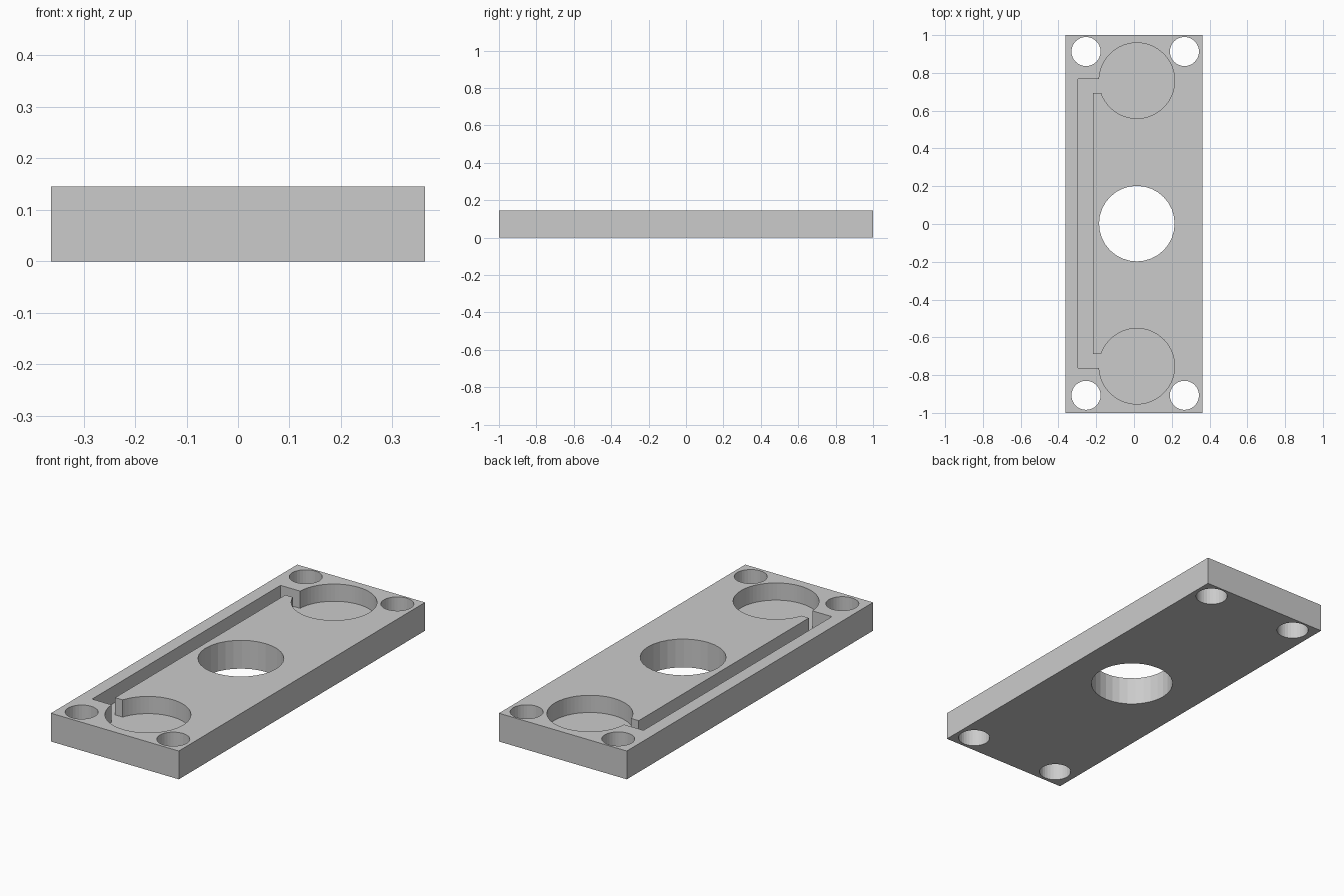
import bpy

if "Cube" in bpy.data.objects:
    bpy.data.objects.remove(bpy.data.objects["Cube"], do_unlink=True)

WIDTH, LENGTH, THICK = 0.727, 2.0, 0.1455
FLOOR = 0.057          # height of the recess floor
CX, CY = 0.015, 0.003  # centre of the hole pattern

grey = bpy.data.materials.new("plain grey")
grey.use_nodes = True
colour = (0.6, 0.6, 0.6, 1)
grey.diffuse_color = colour
grey.node_tree.nodes["Principled BSDF"].inputs["Base Color"].default_value = colour


def box(name, x0, x1, y0, y1, z0, z1):
    bpy.ops.mesh.primitive_cube_add(
        size=1, location=((x0 + x1) / 2, (y0 + y1) / 2, (z0 + z1) / 2))
    ob = bpy.context.object
    ob.name = name
    ob.scale = (x1 - x0, y1 - y0, z1 - z0)
    bpy.ops.object.transform_apply(location=True, rotation=False, scale=True)
    ob.data.materials.append(grey)
    return ob


def cylinder(name, x, y, radius, z0, sides):
    z1 = THICK + 0.1
    bpy.ops.mesh.primitive_cylinder_add(
        vertices=sides, radius=radius, depth=z1 - z0, location=(x, y, (z0 + z1) / 2))
    ob = bpy.context.object
    ob.name = name
    ob.data.materials.append(grey)
    return ob


def cut(target, cutter):
    cutter.hide_render = True
    mod = target.modifiers.new("cut", 'BOOLEAN')
    mod.operation = 'DIFFERENCE'
    mod.solver = 'EXACT'
    mod.object = cutter
    bpy.context.view_layer.objects.active = target
    bpy.ops.object.modifier_apply(modifier=mod.name)
    bpy.data.objects.remove(cutter, do_unlink=True)


# Plate
plate = box("base_plate", -WIDTH / 2, WIDTH / 2, -LENGTH / 2, LENGTH / 2, 0, THICK)

# Central through hole
cut(plate, cylinder("centre_hole", CX, CY - 0.001, 0.2, -0.1, 32))

for end in (-1, 1):
    # Round blind pocket near each end
    cut(plate, cylinder("pocket", CX, CY + end * 0.756, 0.2, FLOOR, 64))
    # Screw holes in the corners
    for x in (-0.254, 0.267):
        cut(plate, cylinder("screw_hole", x, CY + end * 0.91, 0.077, -0.1, 32))

# Wire channel joining the two pockets along one side
TOP = THICK + 0.1
cut(plate, box("long_channel", -0.296, -0.217, CY - 0.765, CY + 0.765, FLOOR, TOP))
for end in (-1, 1):
    y0, y1 = sorted((CY + end * 0.691, CY + end * 0.765))
    cut(plate, box("channel_end", -0.25, -0.1, y0, y1, FLOOR, TOP))

# Crisp flat walls
plate.data.polygons.foreach_set("use_smooth", [False] * len(plate.data.polygons))
